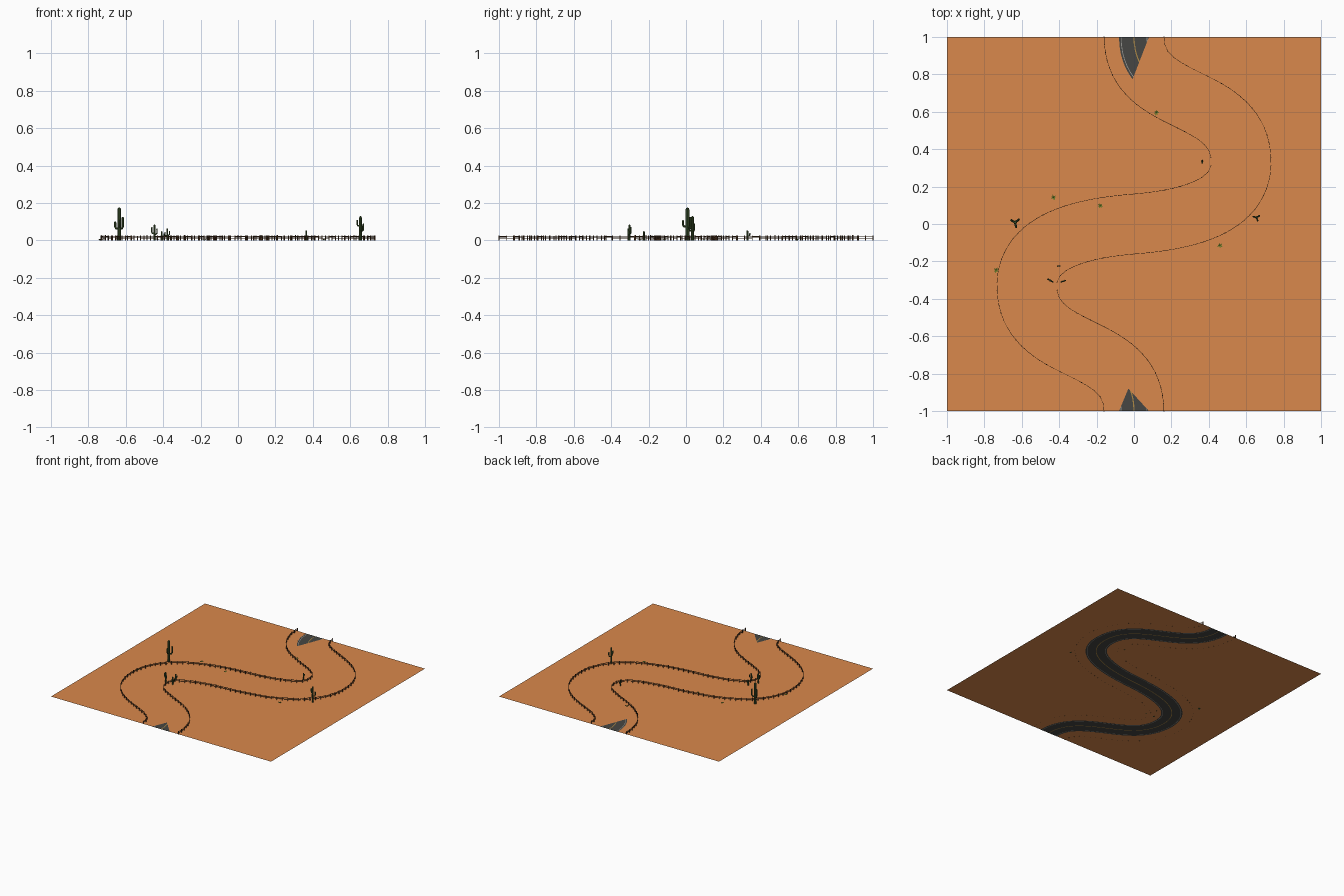
import bpy, bmesh, math, random
from mathutils import Vector, Matrix
from mathutils.geometry import interpolate_bezier

if "Cube" in bpy.data.objects:
    bpy.data.objects.remove(bpy.data.objects["Cube"])

random.seed(4)


def mat(name, r, g, b):
    m = bpy.data.materials.new(name)
    m.diffuse_color = (r, g, b, 1)
    m.use_nodes = True
    m.node_tree.nodes["Principled BSDF"].inputs["Base Color"].default_value = m.diffuse_color
    return m


SAND = mat("sand", 0.70, 0.25, 0.072)
ASPHALT = mat("asphalt", 0.062, 0.062, 0.056)
WHITE = mat("edge_paint", 0.30, 0.30, 0.28)
YELLOW = mat("centre_paint", 0.42, 0.25, 0.06)
WOOD = mat("wood", 0.10, 0.045, 0.018)
GREEN = mat("cactus_green", 0.045, 0.085, 0.025)
GRASS = mat("grass_green", 0.12, 0.17, 0.02)
GROUND_Z = 0.001


def finish(bm, name, *mats):
    me = bpy.data.meshes.new(name)
    bm.to_mesh(me)
    bm.free()
    for m in mats:
        me.materials.append(m)
    ob = bpy.data.objects.new(name, me)
    bpy.context.collection.objects.link(ob)
    return ob


# Winding centre line: two bezier spans, then the same turned half way round
V = lambda x, y: Vector((x, y, 0))
half = interpolate_bezier(V(0, 1), V(0, .61), V(.573, .72), V(.573, .33), 32)
half += interpolate_bezier(V(.573, .33), V(.573, .11), V(.33, .026), V(0, 0), 32)[1:]
path = half + [-p for p in reversed(half[:-1])]


def offset(d):
    out = []
    for i, p in enumerate(path):
        t = path[min(i + 1, len(path) - 1)] - path[max(i - 1, 0)]
        if i in (0, len(path) - 1):
            t = V(0, -1)
        t.normalize()
        out.append(p + d * V(t.y, -t.x))
    return out


# Road: one strip with painted lanes, lying just under the sand sheet
bm = bmesh.new()
cols = [.08, .071, .067, .003, -.003, -.067, -.071, -.08]
lines = [[bm.verts.new(p) for p in offset(d)] for d in cols]
for c in range(len(cols) - 1):
    for i in range(len(path) - 1):
        f = bm.faces.new((lines[c][i], lines[c][i + 1], lines[c + 1][i + 1], lines[c + 1][i]))
        f.material_index = (0, 1, 0, 2, 0, 1, 0)[c]
finish(bm, "road", ASPHALT, WHITE, YELLOW)

# Ground sheet, open where the road shows at either end
edge = [p for p in offset(.08) if p.y > .6 and p.x < .08]
outline = [V(-1, -1), V(-.08, -1), V(-.03, -.88), V(.08, -1), V(1, -1), V(1, 1), V(.08, 1), V(.08, .685)]
outline += list(reversed(edge)) + [V(-1, 1)]
bm = bmesh.new()
f = bm.faces.new([bm.verts.new((p.x, p.y, GROUND_Z)) for p in outline])
bmesh.ops.triangulate(bm, faces=[f])
bm.normal_update()
for f in bm.faces:
    if f.normal.z < 0:
        f.normal_flip()
finish(bm, "desert_ground", SAND)


def resample(pts, step):
    total = sum((b - a).length for a, b in zip(pts, pts[1:]))
    n = round(total / step)
    out, acc, k = [pts[0]], 0, 1
    for a, b in zip(pts, pts[1:]):
        seg = (b - a).length
        while k <= n and acc + seg >= k * total / n - 1e-7:
            out.append(a.lerp(b, (k * total / n - acc) / seg))
            k += 1
        acc += seg
    return out


def box(bm, centre, size, angle):
    m = Matrix.Translation(centre) @ Matrix.Rotation(angle, 4, 'Z') @ Matrix.Diagonal((*size, 1))
    bmesh.ops.create_cube(bm, size=1, matrix=m)


# Fences: posts with two rails between each pair
for name, d in (("west_fence", .16), ("east_fence", -.16)):
    bm = bmesh.new()
    posts = resample(offset(d), .042)
    for i, p in enumerate(posts):
        q = posts[i + 1] if i + 1 < len(posts) else p + V(0, -.01)
        v = q - p
        a = math.atan2(v.y, v.x)
        h = .026 + random.uniform(-.001, .002)
        box(bm, p + Vector((0, 0, h / 2)), (.004, .004, h), a)
        if i + 1 < len(posts):
            for z in (.013, .022):
                box(bm, (p + q) / 2 + Vector((0, 0, z + random.uniform(-.001, .001))),
                    (v.length, .002, .003), a)
    finish(bm, name, WOOD)


def stem(cu, pts, r):
    """Tube with a rounded tip."""
    tip = pts[-1]
    pts = pts[:-1] + [tip - Vector((0, 0, r)), tip - Vector((0, 0, r * .35)), tip]
    sp = cu.splines.new('POLY')
    sp.points.add(len(pts) - 1)
    for i, (pt, p) in enumerate(zip(sp.points, pts)):
        pt.co = (*p, 1)
        pt.radius = r * (1, .75, .15)[max(0, i - len(pts) + 3)]


# Cacti: trunk plus bent arms given as (direction, start height, tip height)
def cactus(x, y, h, r, arms):
    cu = bpy.data.curves.new("cactus", 'CURVE')
    cu.dimensions = '3D'
    cu.bevel_depth = 1
    cu.bevel_resolution = 2
    cu.use_fill_caps = True
    cu.materials.append(GREEN)
    stem(cu, [Vector((0, 0, 0)), Vector((0, 0, h * .5)), Vector((0, 0, h))], r)
    for deg, z0, z1 in arms:
        a = math.radians(deg)
        u = Vector((math.cos(a), math.sin(a), 0))
        up = Vector((0, 0, h))
        reach = r * 2.6
        stem(cu, [up * z0, u * reach * .75 + up * z0, u * reach + up * (z0 + .06), u * reach + up * z1], r * .62)
    ob = bpy.data.objects.new("cactus", cu)
    ob.location = (x, y, 0)
    bpy.context.collection.objects.link(ob)
    bpy.context.view_layer.objects.active = ob
    ob.select_set(True)
    bpy.ops.object.convert(target='MESH')
    bpy.ops.object.shade_smooth_by_angle()
    ob.select_set(False)


cactus(-.635, .008, .176, .0095, [(150, .36, .58), (40, .36, .72), (-80, .42, .62)])
cactus(.655, .035, .13, .007, [(165, .6, .85), (30, .4, .7), (-70, .4, .62)])
cactus(-.447, -.302, .085, .006, [(150, .45, .85), (-30, .4, .75)])
cactus(-.378, -.306, .065, .005, [(20, .45, .8), (200, .4, .7)])
cactus(-.408, -.225, .05, .0045, [(0, .45, .75)])
cactus(.365, .328, .054, .005, [(90, .45, .75)])

# Low grass tufts: fans of pointed blades
for x, y in ((.12, .595), (-.43, .142), (-.18, .097), (.46, -.115), (-.737, -.247)):
    bm = bmesh.new()
    for k in range(7):
        a = k * math.tau / 7 + random.uniform(-.3, .3)
        u, s = V(math.cos(a), math.sin(a)), V(-math.sin(a), math.cos(a)) * .003
        o = Vector((x, y, GROUND_Z))
        bm.faces.new([bm.verts.new(p) for p in (
            o - s, o + u * .008 - s + Vector((0, 0, .005)),
            o + u * random.uniform(.012, .017) + Vector((0, 0, .006)),
            o + u * .008 + s + Vector((0, 0, .005)), o + s)])
    finish(bm, "grass_tuft", GRASS)
